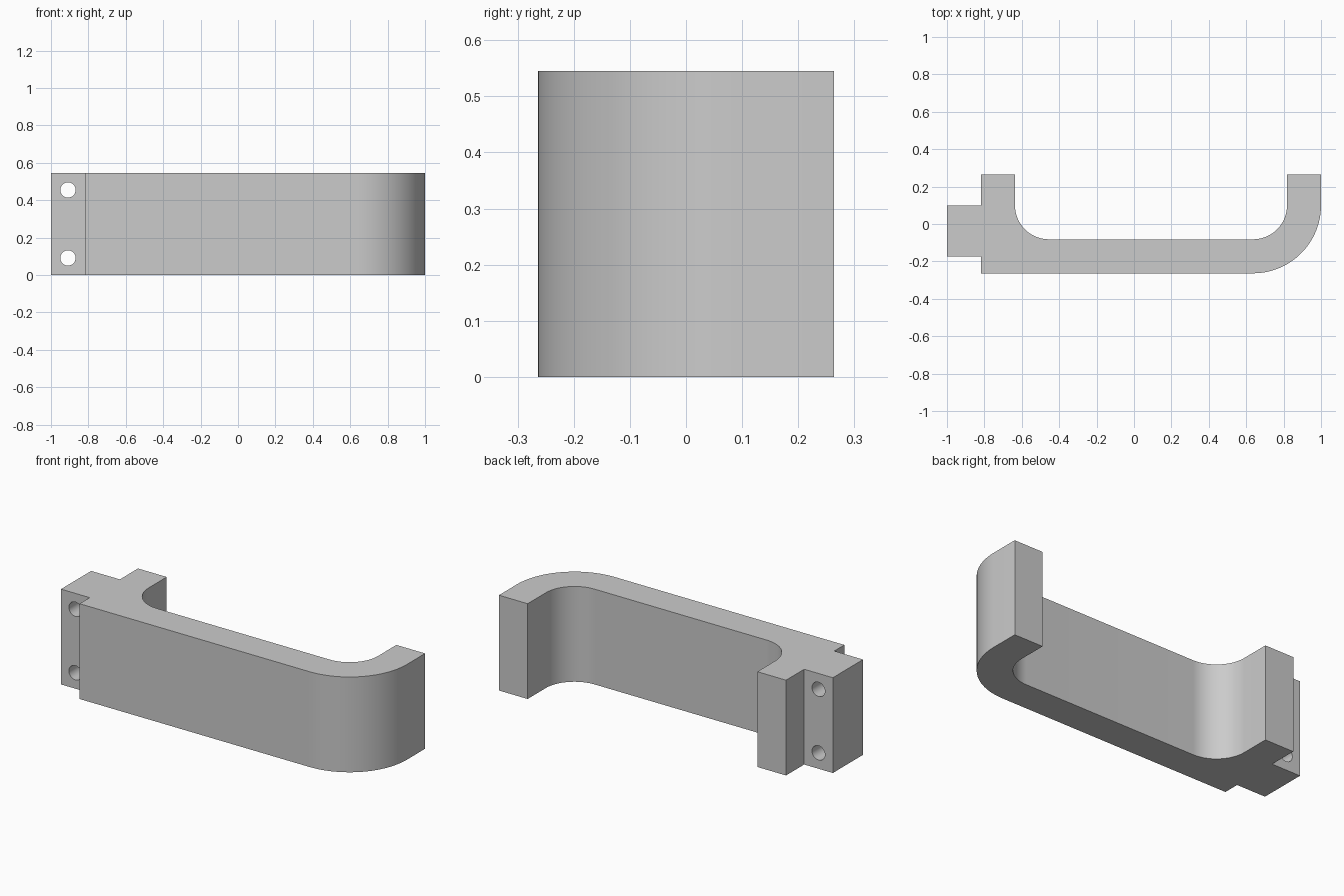
import bpy, bmesh
from math import sin, cos, radians, pi
from mathutils import Matrix

if "Cube" in bpy.data.objects:
    bpy.data.objects.remove(bpy.data.objects["Cube"])

T = 2 / 11          # wall thickness
H = 6 / 11          # height
YF = 0.264          # half depth
YC = 0.10           # y of the bend centres


def arc(cx, cy, r, a0, a1, n=24):
    angles = [radians(a0 + (a1 - a0) * i / n) for i in range(n + 1)]
    return [(cx + r * cos(a), cy + r * sin(a)) for a in angles]


def finish(bm, name):
    bmesh.ops.recalc_face_normals(bm, faces=bm.faces)
    mesh = bpy.data.meshes.new(name)
    bm.to_mesh(mesh)
    bm.free()
    obj = bpy.data.objects.new(name, mesh)
    bpy.context.collection.objects.link(obj)
    return obj


# Bracket outline seen from the top, counter-clockwise
xl = -1 + T
tab_low = YC - 1.5 * T
outline = [(-1, YC), (-1, tab_low), (xl, tab_low), (xl, -YF)]
outline += arc(1 - 2 * T, YC, 2 * T, -90, 0)               # outer bend
outline += [(1, YF), (1 - T, YF)]
outline += arc(1 - 2 * T, YC, T, 0, -90)                   # inner right bend
outline += arc(xl + 2 * T, YC, T, 270, 180)                # inner left bend
outline += [(xl + T, YF), (xl, YF), (xl, YC)]

bm = bmesh.new()
base = bm.faces.new([bm.verts.new((x, y, 0)) for x, y in outline])
top = bmesh.ops.extrude_face_region(bm, geom=[base], use_keep_orig=True)
bmesh.ops.translate(bm, vec=(0, 0, H),
                    verts=[v for v in top["geom"] if isinstance(v, bmesh.types.BMVert)])
bracket = finish(bm, "handle_bracket")

# Two screw holes through the side tab
bm = bmesh.new()
for z in (T / 2, H - T / 2):
    bmesh.ops.create_cone(bm, cap_ends=True, segments=32, radius1=0.041, radius2=0.041, depth=1,
                          matrix=Matrix.Translation((-1 + T / 2, 0, z)) @ Matrix.Rotation(pi / 2, 4, 'X'))
cutter = finish(bm, "hole_cutter")
cutter.hide_render = True

mod = bracket.modifiers.new("screw_holes", 'BOOLEAN')
mod.operation = 'DIFFERENCE'
mod.solver = 'EXACT'
mod.object = cutter
bpy.context.view_layer.objects.active = bracket
bracket.select_set(True)
bpy.ops.object.modifier_apply(modifier=mod.name)
bpy.data.objects.remove(cutter)

bpy.ops.object.shade_smooth_by_angle(angle=radians(30))
